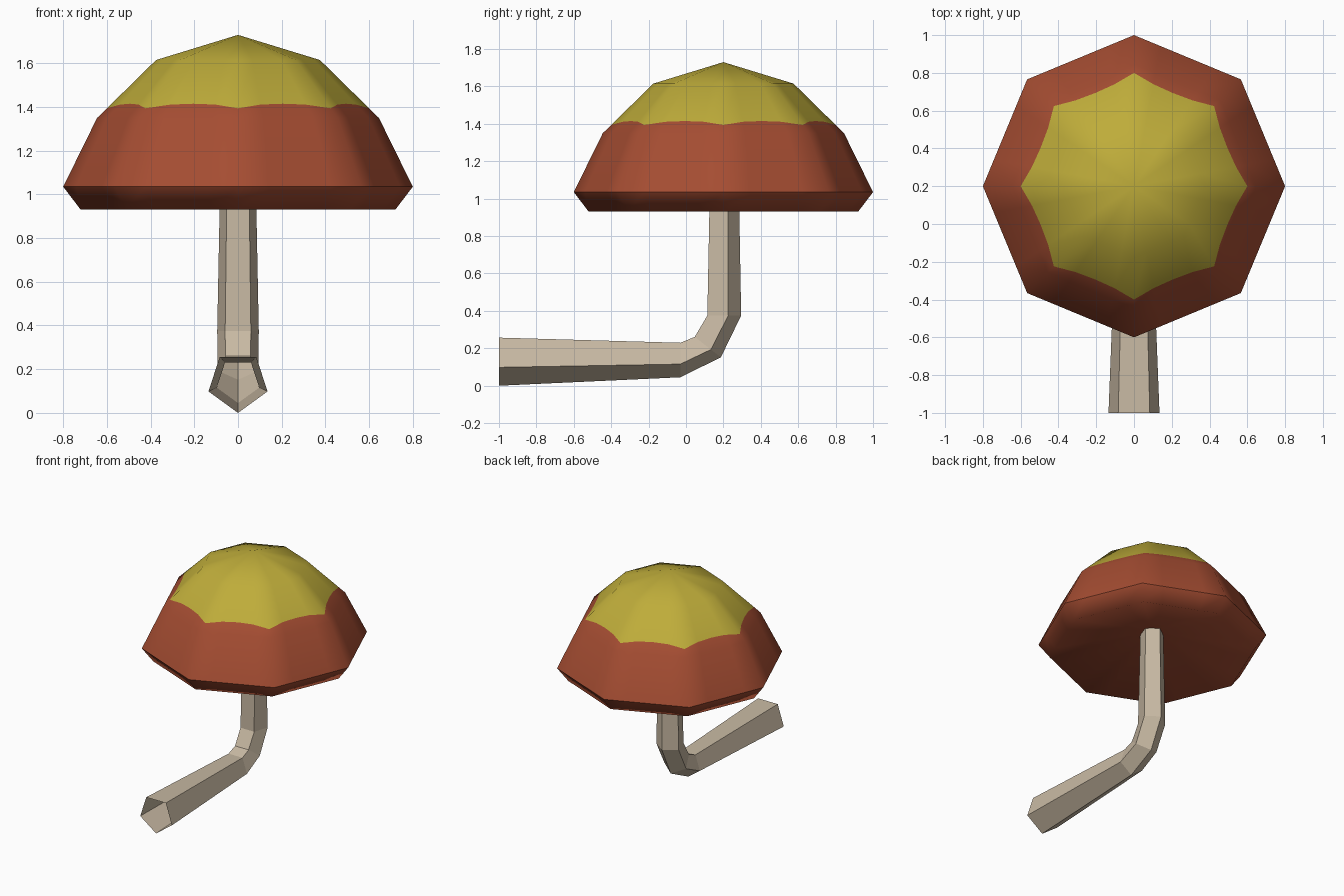
import bpy, bmesh, math
from mathutils import Vector

if "Cube" in bpy.data.objects:
    bpy.data.objects.remove(bpy.data.objects["Cube"])


def material(name, rgb):
    m = bpy.data.materials.new(name)
    m.diffuse_color = (*rgb, 1)
    m.use_nodes = True
    m.node_tree.nodes["Principled BSDF"].inputs["Base Color"].default_value = m.diffuse_color
    return m


def make_object(name, bm, mats):
    mesh = bpy.data.meshes.new(name)
    bm.normal_update()
    bm.to_mesh(mesh)
    bm.free()
    for m in mats:
        mesh.materials.append(m)
    obj = bpy.data.objects.new(name, mesh)
    bpy.context.collection.objects.link(obj)
    return obj


def bridge(bm, a, b, mat=0, smooth=False):
    n = len(a)
    for i in range(n):
        f = bm.faces.new((a[i], a[(i + 1) % n], b[(i + 1) % n], b[i]))
        f.material_index, f.smooth = mat, smooth


red = material("rust red", (0.376, 0.074, 0.032))
yellow = material("mustard yellow", (0.515, 0.413, 0.042))
beige = material("stem beige", (0.578, 0.485, 0.366))

# Cap: octagonal dome, each side split so the colour border can wave
SIDES, SPLIT = 8, 4
CENTRE_Y = 0.2
WAVE = (0.0, 0.017, 0.021, 0.017)          # border rise along one side


def cap_ring(bm, r, z, wavy=False):
    ring = []
    for k in range(SIDES * SPLIT):
        side, step = divmod(k, SPLIT)
        a, b = (math.tau * s / SIDES for s in (side, side + 1))
        p = Vector((math.cos(a), math.sin(a))).lerp(
            Vector((math.cos(b), math.sin(b))), step / SPLIT)
        dz = WAVE[step] if wavy else 0
        p *= r - dz * 0.27 / 0.265          # follow the dome slope
        ring.append(bm.verts.new((p.x, p.y + CENTRE_Y, z + dz)))
    return ring


def close_ring(bm, ring, z, mat, up):
    tip = bm.verts.new((0, CENTRE_Y, z))
    n = len(ring)
    for i in range(n):
        pair = (ring[i], ring[(i + 1) % n])
        f = bm.faces.new((*(pair if up else pair[::-1]), tip))
        f.material_index, f.smooth = mat, True


bm = bmesh.new()
lip = cap_ring(bm, 0.72, 0.93)
rim = cap_ring(bm, 0.80, 1.035)
shoulder = cap_ring(bm, 0.645, 1.35)
border = cap_ring(bm, 0.60, 1.394, wavy=True)
crown = cap_ring(bm, 0.375, 1.615)
bridge(bm, lip, rim, 0, True)
bridge(bm, rim, shoulder, 0, True)
bridge(bm, shoulder, border, 0, True)
bridge(bm, border, crown, 1, True)
close_ring(bm, crown, 1.73, 1, True)
close_ring(bm, lip, 1.11, 0, False)         # hollow underside
for i in range(len(rim)):                   # crisp rim edge
    bm.edges.get((rim[i], rim[(i + 1) % len(rim)])).smooth = False
make_object("mushroom_cap", bm, [red, yellow])

# Stem: open five-sided tube bending from lying to upright
# (y, z, radius, bend angle)
PATH = [(-1.0, 0.142, 0.142, 0), (-0.03, 0.147, 0.102, 0),
        (0.109, 0.212, 0.098, 52), (0.195, 0.375, 0.10, 90),
        (0.197, 1.10, 0.085, 90)]
bm = bmesh.new()
rings = []
for y, z, r, bend in PATH:
    t = math.radians(bend)
    out = Vector((0, math.sin(t), -math.cos(t)))
    rings.append([bm.verts.new(Vector((0, y, z)) + r * (
        out * math.cos(a) + Vector((1, 0, 0)) * math.sin(a)))
        for a in (math.tau * k / 5 for k in range(5))])
for a, b in zip(rings, rings[1:]):
    bridge(bm, a, b)
bmesh.ops.recalc_face_normals(bm, faces=bm.faces)
# Make sure the open tube faces outward: the far right face must point to +x
bm.normal_update()
side = max(bm.faces, key=lambda f: f.calc_center_median().x)
if side.normal.x < 0:
    bmesh.ops.reverse_faces(bm, faces=bm.faces)
make_object("mushroom_stem", bm, [beige])
